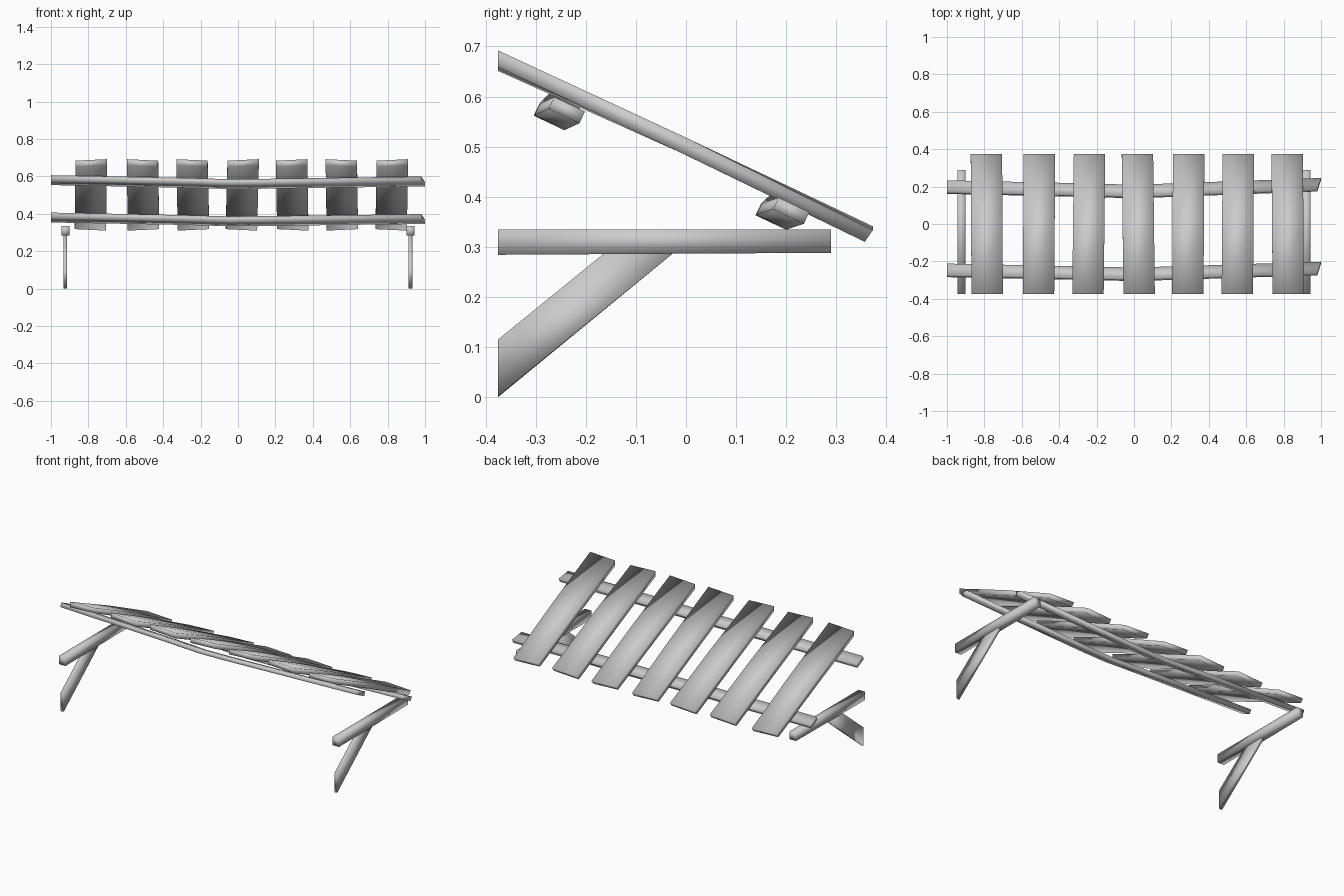
import bpy
import bmesh
import math
from mathutils import Vector

cube = bpy.data.objects.get("Cube")
if cube:
    bpy.data.objects.remove(cube)

grey = bpy.data.materials.new("weathered_grey")
grey.use_nodes = True
colour = (0.6, 0.6, 0.6, 1)
grey.diffuse_color = colour
grey.node_tree.nodes["Principled BSDF"].inputs["Base Color"].default_value = colour


def loft(name, sections):
    """Skin a closed beam through a row of four-cornered cross-sections."""
    bm = bmesh.new()
    rings = [[bm.verts.new(p) for p in s] for s in sections]
    for a, b in zip(rings, rings[1:]):
        for i in range(4):
            j = (i + 1) % 4
            bm.faces.new((a[i], a[j], b[j], b[i]))
    bm.faces.new(rings[0])
    bm.faces.new(rings[-1])
    bmesh.ops.recalc_face_normals(bm, faces=bm.faces)
    mesh = bpy.data.meshes.new(name)
    bm.to_mesh(mesh)
    bm.free()
    mesh.materials.append(grey)
    mesh.shade_smooth()
    obj = bpy.data.objects.new(name, mesh)
    bpy.context.collection.objects.link(obj)
    return obj


# Sloping slats: plumb cut at the front, square cut at the back, slight twist
SLAT_WIDTH = 0.168
SLAT_PROFILE = [  # y top, z top, y bottom, z bottom
    (-0.375, 0.688, -0.375, 0.655),
    (0.0, 0.518, -0.013, 0.489),
    (0.373, 0.337, 0.357, 0.314),
]
slats = [(-0.787, -0.004, 1), (-0.508, 0.005, -1), (-0.242, 0.008, -1),
         (0.023, -0.009, 1), (0.29, 0.005, 1), (0.555, 0.005, -1),
         (0.822, -0.006, 1)]
for n, (x, drift, twist) in enumerate(slats):
    sections = []
    for k, (yt, zt, yb, zb) in enumerate(SLAT_PROFILE):
        cx = x + drift * (k - 1) / 2
        roll = 0.004 * twist * (1 - k)
        l, r = cx - SLAT_WIDTH / 2, cx + SLAT_WIDTH / 2
        sections.append([(l, yt, zt - roll), (r, yt, zt + roll),
                         (r, yb, zb + roll), (l, yb, zb - roll)])
    loft(f"slat_{n + 1}", sections)

# Sagging rails under the slats, lying parallel to the slope
slope = math.radians(25.4)
along = Vector((0, math.cos(slope), -math.sin(slope))) * 0.034
across = Vector((0, math.sin(slope), math.cos(slope))) * 0.013


def rail(name, path):
    sections = []
    for c in path:
        c = Vector(c)
        skew = Vector((0.01, 0, 0)) if c.x > 0.9 else Vector()
        sections.append([c + along + across + skew, c - along + across - skew,
                         c - along - across - skew, c + along - across + skew])
    loft(name, sections)


rail("front_rail", [(-1, -0.248, 0.58), (-0.3, -0.262, 0.566), (-0.05, -0.268, 0.559),
                    (0.1, -0.266, 0.56), (0.99, -0.238, 0.573)])
rail("back_rail", [(-1, 0.197, 0.38), (-0.3, 0.182, 0.367), (-0.05, 0.175, 0.36),
                   (0.1, 0.177, 0.361), (0.99, 0.21, 0.372)])

# Wall brackets: a level arm with a diagonal brace beneath
for side, x in (("right", -0.923), ("left", 0.922)):
    l, r = x - 0.022, x + 0.022
    loft(f"{side}_arm", [[(l, y, 0.335), (r, y, 0.335), (r, y, low), (l, y, low)]
                         for y, low in ((-0.375, 0.284), (0.29, 0.288))])
    l, r = x - 0.01, x + 0.01
    loft(f"{side}_brace", [
        [(l, -0.375, 0.115), (r, -0.375, 0.115), (r, -0.375, 0.002), (l, -0.375, 0.0)],
        [(l, -0.16, 0.29), (r, -0.16, 0.29), (r, -0.022, 0.29), (l, -0.022, 0.29)],
    ])
